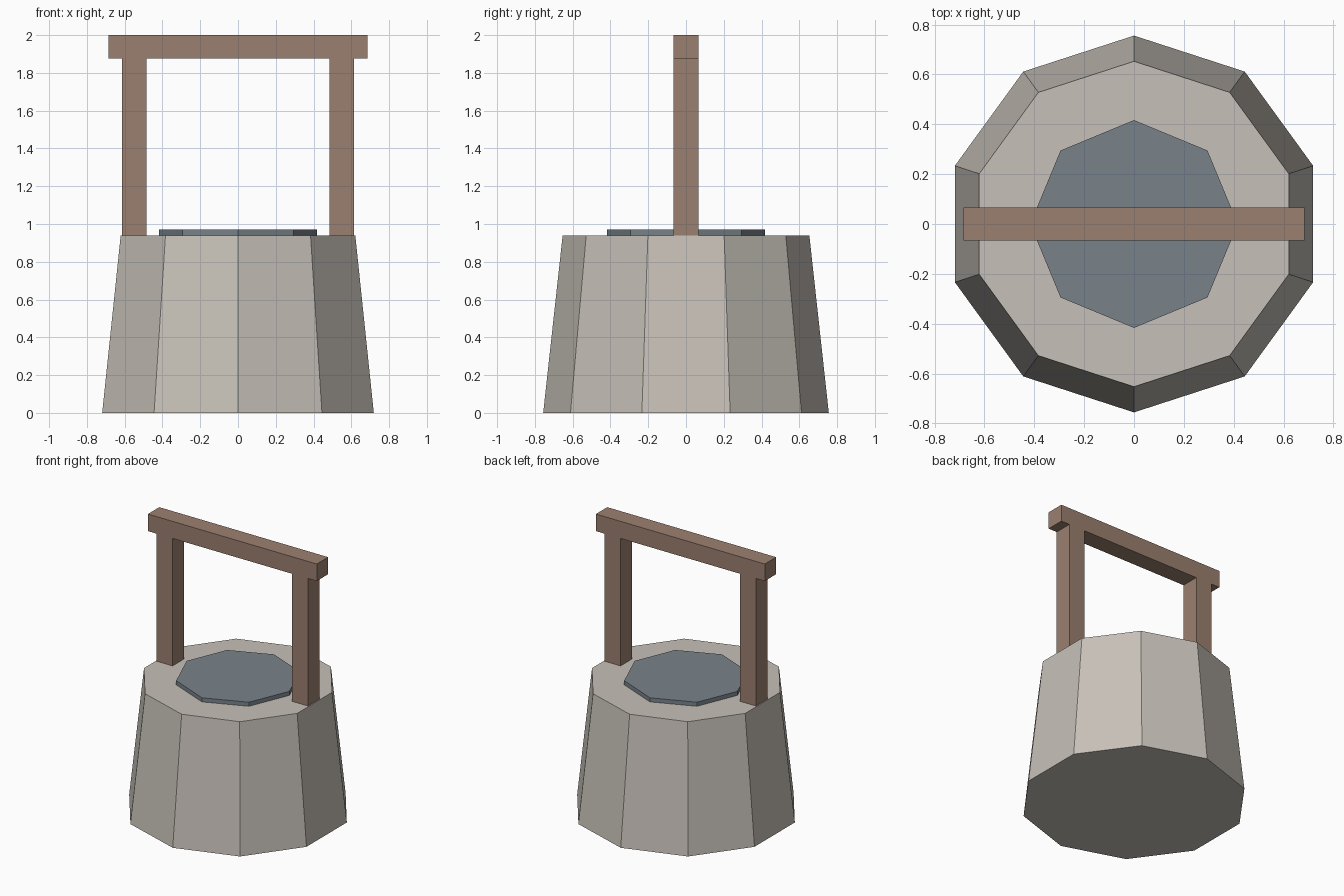
import bpy

cube = bpy.data.objects.get("Cube")
if cube:
    bpy.data.objects.remove(cube, do_unlink=True)


def material(name, rgb):
    mat = bpy.data.materials.new(name)
    mat.use_nodes = True
    color = (*rgb, 1.0)
    mat.diffuse_color = color
    mat.node_tree.nodes["Principled BSDF"].inputs["Base Color"].default_value = color
    return mat


def finish(name, mat):
    obj = bpy.context.object
    obj.name = obj.data.name = name
    obj.data.materials.append(mat)
    return obj


def frustum(name, sides, r_bottom, r_top, z0, z1, mat):
    bpy.ops.mesh.primitive_cone_add(vertices=sides, radius1=r_bottom, radius2=r_top,
                                    depth=z1 - z0, location=(0, 0, (z0 + z1) / 2))
    return finish(name, mat)


def box(name, x0, x1, half_y, z0, z1, mat):
    bpy.ops.mesh.primitive_cube_add(size=1, location=((x0 + x1) / 2, 0, (z0 + z1) / 2))
    obj = finish(name, mat)
    for v in obj.data.vertices:
        v.co.x *= x1 - x0
        v.co.y *= 2 * half_y
        v.co.z *= z1 - z0
    return obj


stone = material("pale stone", (0.57, 0.53, 0.48))
wood = material("brown wood", (0.33, 0.216, 0.16))
water = material("grey blue water", (0.19, 0.225, 0.255))

WALL_TOP = 0.94
BEAM_BOTTOM = 1.875
HALF_DEPTH = 0.066

# Tapered ten-sided wall and the eight-sided water disc on it
frustum("well_wall", 10, 0.756, 0.653, 0, WALL_TOP, stone)
frustum("water_surface", 8, 0.417, 0.417, WALL_TOP - 0.03, 0.97, water)

# Two posts carrying the crossbeam
for side, sign in (("left", 1), ("right", -1)):
    xs = sorted((sign * 0.485, sign * 0.615))
    box(side + "_post", *xs, HALF_DEPTH, WALL_TOP, BEAM_BOTTOM, wood)
box("crossbeam", -0.685, 0.685, HALF_DEPTH, BEAM_BOTTOM, 2.0, wood)
